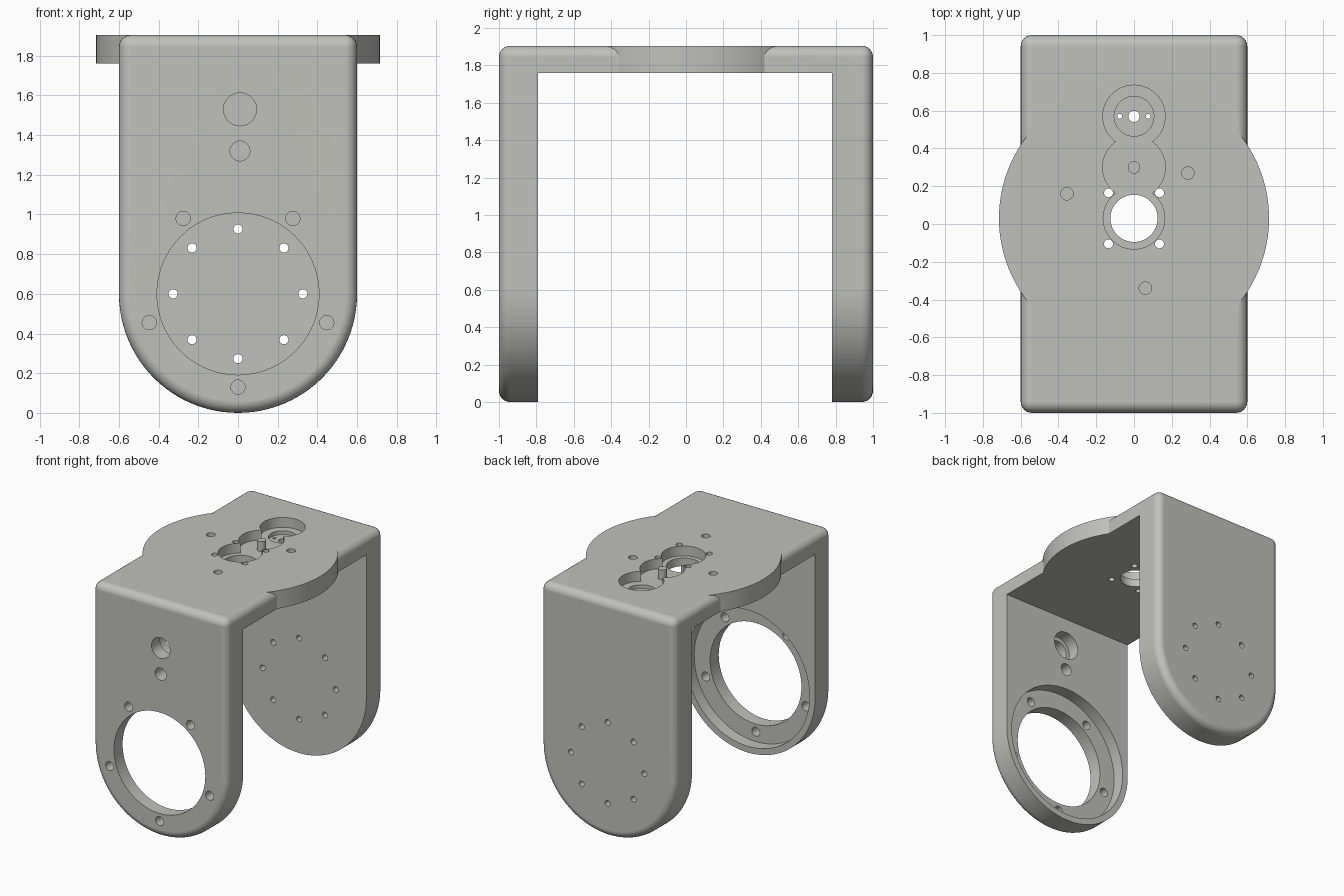
import bpy, bmesh, math
from mathutils import Vector

if "Cube" in bpy.data.objects:
    bpy.data.objects.remove(bpy.data.objects["Cube"])

TOP, PLATE = 1.905, 1.76      # top surface and underside of the bridge plate
W, CZ = 0.6, 0.6              # half width, centre height of the rounded arm ends
FRONT, BACK = -0.79, 0.78     # inner faces of the two arms
CY = 0.03                     # centre of the round turntable

grey = bpy.data.materials.new("light_grey")
grey.diffuse_color = (0.53, 0.53, 0.50, 1)
grey.use_nodes = True
grey.node_tree.nodes["Principled BSDF"].inputs["Base Color"].default_value = grey.diffuse_color


def to_object(bm, name):
    mesh = bpy.data.meshes.new(name)
    bm.to_mesh(mesh)
    bm.free()
    ob = bpy.data.objects.new(name, mesh)
    bpy.context.collection.objects.link(ob)
    mesh.materials.append(grey)
    return ob


def cylinder(start, end, r, n=32):
    """Cylinder between two points along y or z."""
    a, b = Vector(start), Vector(end)
    d = b - a
    bm = bmesh.new()
    bmesh.ops.create_cone(bm, cap_ends=True, segments=n, radius1=r, radius2=r, depth=d.length)
    bm.transform(Vector((0, 0, 1)).rotation_difference(d).to_matrix().to_4x4())
    bmesh.ops.translate(bm, verts=bm.verts, vec=(a + b) / 2)
    return to_object(bm, "tool")


def box(lo, hi):
    bm = bmesh.new()
    bmesh.ops.create_cube(bm, size=1)
    for v in bm.verts:
        v.co = [(l + h) / 2 + c * (h - l) for l, h, c in zip(lo, hi, v.co)]
    return to_object(bm, "tool")


def combine(target, tool, operation='DIFFERENCE'):
    mod = target.modifiers.new("combine", 'BOOLEAN')
    mod.operation, mod.solver, mod.object = operation, 'EXACT', tool
    bpy.context.view_layer.objects.active = target
    bpy.ops.object.modifier_apply(modifier=mod.name)
    bpy.data.objects.remove(tool)


def bore_y(x, z, r, y0, y1, n=32):
    combine(bracket, cylinder((x, y0, z), (x, y1, z), r, n))


def bore_z(x, y, r, z0, z1=2.1, n=32):
    combine(bracket, cylinder((x, y, z0), (x, y, z1), r, n))


# Solid block with a rounded bottom and filleted outer edges
bm = bmesh.new()
outline = [(-W, TOP)]
outline += [(-W * math.cos(math.pi * i / 48), CZ - W * math.sin(math.pi * i / 48)) for i in range(49)]
outline += [(W, TOP)]
face = bm.faces.new([bm.verts.new((x, -1, z)) for x, z in outline])
ext = bmesh.ops.extrude_face_region(bm, geom=[face])
bmesh.ops.translate(bm, verts=[g for g in ext["geom"] if isinstance(g, bmesh.types.BMVert)], vec=(0, 2, 0))
bmesh.ops.recalc_face_normals(bm, faces=bm.faces)
rim = [e for e in bm.edges if e.calc_face_angle(0) > 1]
bmesh.ops.bevel(bm, geom=rim, offset=0.06, segments=6, profile=0.5, affect='EDGES')
bracket = to_object(bm, "bracket")

# Turntable disc, then hollow out the space between the arms
combine(bracket, cylinder((0, CY, 1.6), (0, CY, TOP), 0.715, 128), 'UNION')
combine(bracket, box((-1, FRONT, -1), (1, BACK, PLATE)))

# Front arm: bearing opening with an inner recess, and a ring of screws
bore_y(0, CZ, 0.55, FRONT - 0.1, FRONT + 0.1, 96)
bore_y(0, CZ, 0.408, -1.2, FRONT + 0.1, 96)
for i in range(5):
    a = math.radians(-90 + 72 * i)
    bore_y(0.47 * math.cos(a), CZ + 0.47 * math.sin(a), 0.036, -1.2, FRONT + 0.1, 24)

# Front arm: stepped cable hole and small hole
bore_y(0.01, 1.53, 0.115, FRONT - 0.1, FRONT + 0.1, 40)
bore_y(0.01, 1.53, 0.083, -1.2, FRONT + 0.1, 40)
bore_y(0.01, 1.32, 0.05, -1.2, FRONT + 0.1)

# Back arm: ring of eight bolt holes
for i in range(8):
    a = math.pi / 4 * i
    bore_y(0.327 * math.cos(a), CZ + 0.327 * math.sin(a), 0.023, BACK - 0.1, 1.2, 20)

# Bridge plate: three overlapping gear pockets
FLOOR = TOP - 0.08
for y, r in ((0.57, 0.165), (0.30, 0.166), (CY, 0.163)):
    bore_z(0, y, r, FLOOR, n=64)
bore_z(0, 0.57, 0.105, FLOOR - 0.03, n=48)
bore_z(0, 0.57, 0.03, 1.6, n=24)
bore_z(0, CY, 0.125, 1.6, n=48)
for s in (-1, 1):
    bore_z(0.075 * s, 0.57, 0.013, 1.6, n=16)
    for t in (-1, 1):
        bore_z(0.135 * s, CY + 0.135 * t, 0.024, 1.6, n=20)

# Bridge plate: blind screw holes
for x, y in ((-0.355, 0.16), (0.285, 0.27), (0.06, -0.34)):
    bore_z(x, y, 0.033, TOP - 0.1, n=24)

# Idler pin standing in the middle pocket
pin = cylinder((0, 0.30, FLOOR - 0.02), (0, 0.30, TOP), 0.033, 24)
pin.name = "idler_pin"

# Smooth the curved walls while keeping sharp edges
for ob in (bracket, pin):
    bpy.ops.object.select_all(action='DESELECT')
    ob.select_set(True)
    bpy.context.view_layer.objects.active = ob
    bpy.ops.object.shade_smooth_by_angle(angle=math.radians(30))
    ob.modifiers.new("flat_face_normals", 'WEIGHTED_NORMAL').keep_sharp = True
